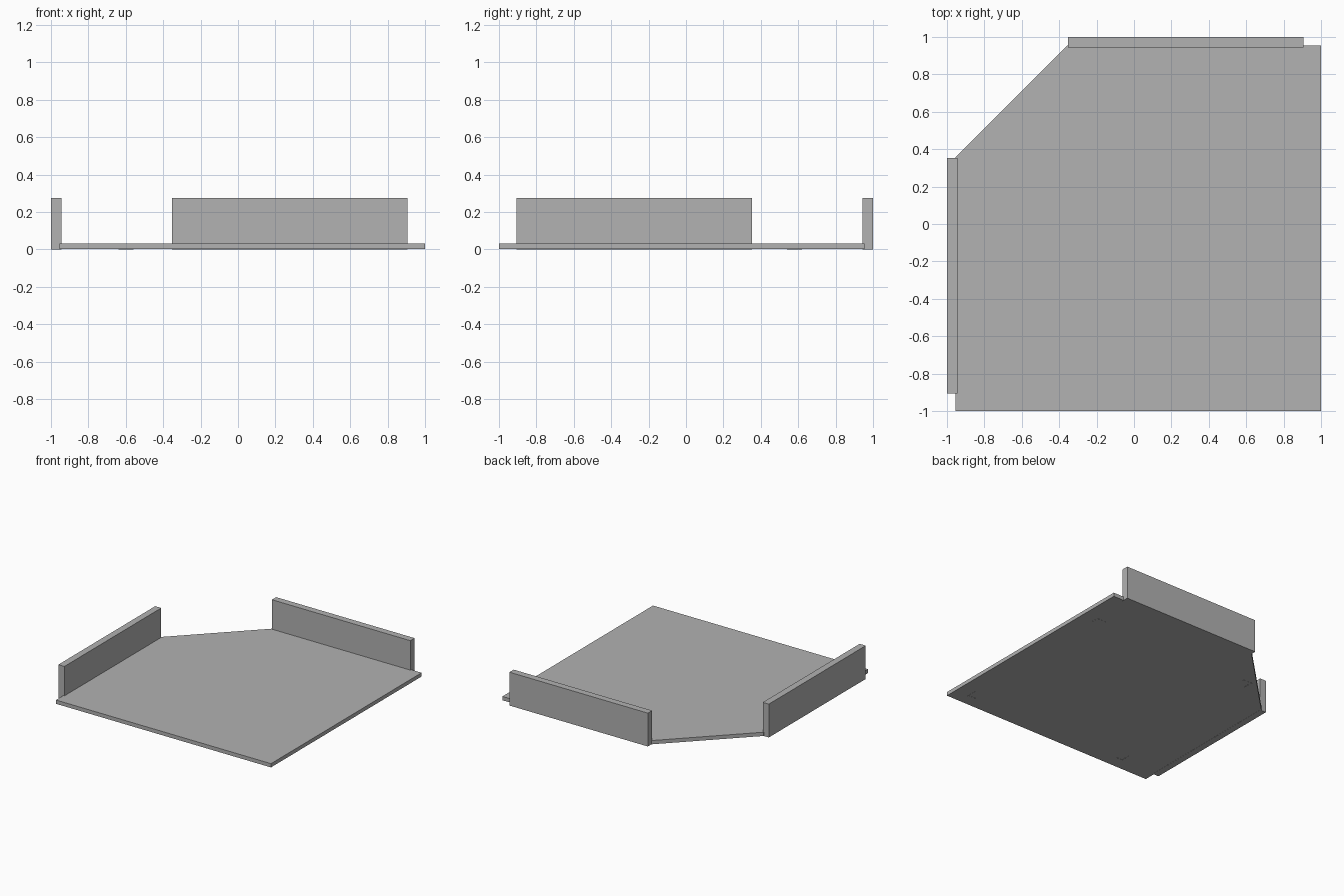
import bpy
import bmesh

cube = bpy.data.objects.get("Cube")
if cube:
    bpy.data.objects.remove(cube, do_unlink=True)

grey = bpy.data.materials.new("light_grey")
grey.use_nodes = True
grey.diffuse_color = (0.445, 0.445, 0.445, 1)
grey.node_tree.nodes["Principled BSDF"].inputs["Base Color"].default_value = grey.diffuse_color


def prism(name, outline, bottom, top):
    """Extrude a flat outline between two heights."""
    bm = bmesh.new()
    base = bm.faces.new([bm.verts.new((x, y, bottom)) for x, y in outline])
    side = bmesh.ops.extrude_face_region(bm, geom=[base])
    moved = [g for g in side["geom"] if isinstance(g, bmesh.types.BMVert)]
    bmesh.ops.translate(bm, verts=moved, vec=(0, 0, top - bottom))
    bmesh.ops.recalc_face_normals(bm, faces=bm.faces)
    mesh = bpy.data.meshes.new(name)
    bm.to_mesh(mesh)
    bm.free()
    mesh.materials.append(grey)
    obj = bpy.data.objects.new(name, mesh)
    bpy.context.collection.objects.link(obj)
    return obj


def rectangle(x0, x1, y0, y1):
    return [(x0, y0), (x1, y0), (x1, y1), (x0, y1)]


# Floor slab with one corner cut off
EDGE, CUT = 0.955, 0.355
prism("floor_slab",
      [(-EDGE, -1), (1, -1), (1, EDGE), (-CUT, EDGE), (-EDGE, CUT)], 0.001, 0.032)

# Low walls on the two sides beside the cut corner
prism("back_wall", rectangle(-0.353, 0.905, 0.945, 1), 0, 0.274)
prism("right_wall", rectangle(-1, -0.945, -0.905, 0.353), 0, 0.274)

# Thin corner brackets under the slab
ARM, WIDTH = 0.08, 0.008
for x, sx, side in ((0.88, -1, "left"), (-0.64, 1, "right")):
    for y, sy, end in ((-0.9, 1, "front"), (0.62, -1, "back")):
        shape = [(0, 0), (ARM, 0), (ARM, WIDTH), (WIDTH, WIDTH), (WIDTH, ARM), (0, ARM)]
        prism(f"{end}_{side}_bracket",
              [(x + sx * u, y + sy * v) for u, v in shape], 0, 0.003)
